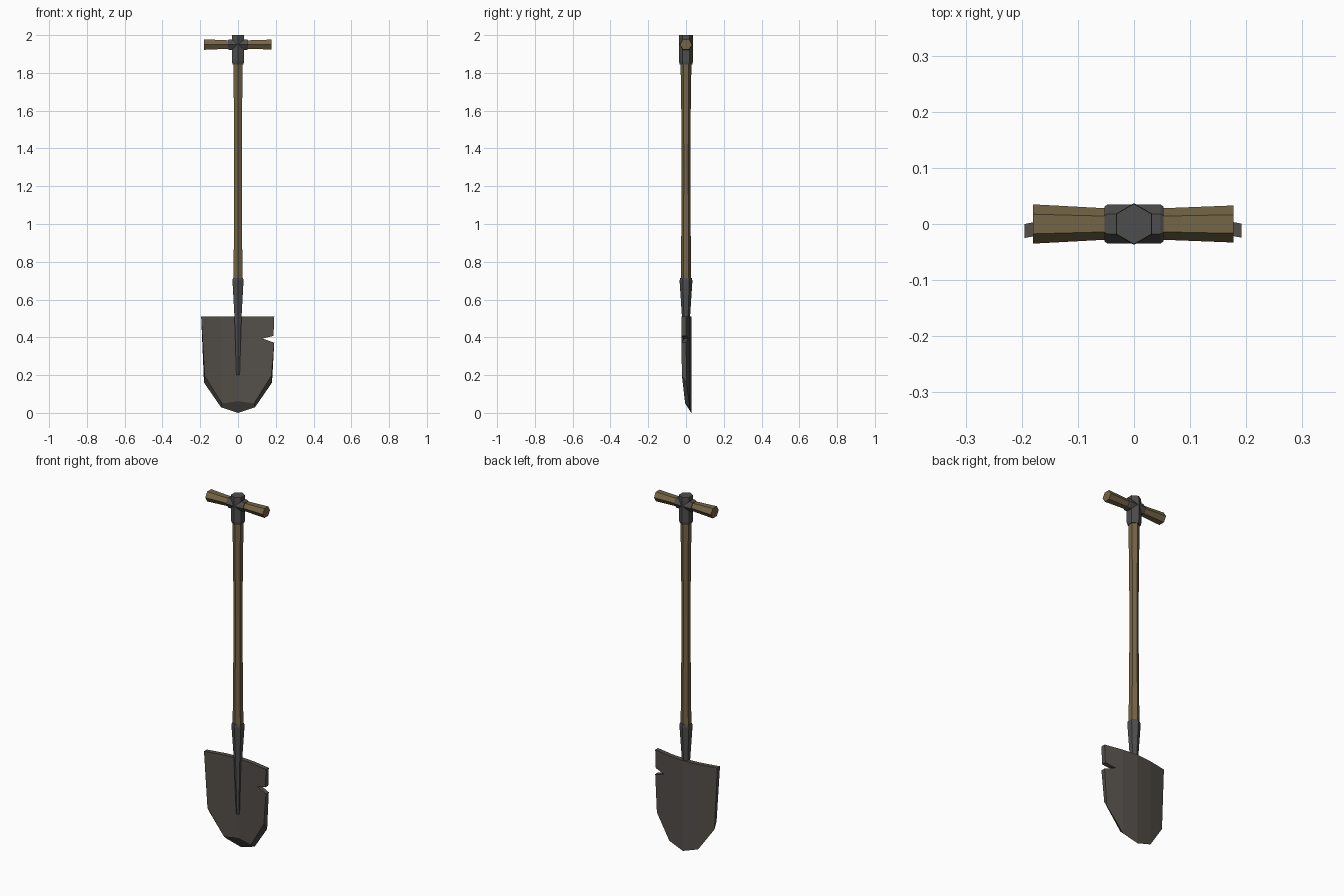
import bpy, bmesh, math
from mathutils import Vector

if "Cube" in bpy.data.objects:
    bpy.data.objects.remove(bpy.data.objects["Cube"])


def material(name, rgb):
    m = bpy.data.materials.new(name)
    m.diffuse_color = (*rgb, 1)
    m.use_nodes = True
    m.node_tree.nodes["Principled BSDF"].inputs["Base Color"].default_value = m.diffuse_color
    return m


wood = material("worn wood", (0.175, 0.13, 0.06))
steel = material("blade steel", (0.088, 0.078, 0.068))
iron = material("dark iron", (0.078, 0.076, 0.074))


def finish(bm, name, mat):
    bmesh.ops.recalc_face_normals(bm, faces=bm.faces)
    me = bpy.data.meshes.new(name)
    bm.to_mesh(me)
    bm.free()
    me.materials.append(mat)
    ob = bpy.data.objects.new(name, me)
    bpy.context.collection.objects.link(ob)
    return ob


def hex_rod(name, rings, mat, along_x=False):
    """Six-sided rod through (position, radius) rings, corners facing +-y."""
    bm = bmesh.new()
    loops = []
    for p, r in rings:
        loop = []
        for i in range(6):
            a = math.radians(60 * i)
            y, s = r * math.cos(a), r * math.sin(a)
            co = (p, y, 1.95 + s * 0.92) if along_x else (s, y, p)
            loop.append(bm.verts.new(co))
        loops.append(loop)
    for a, b in zip(loops, loops[1:]):
        for i in range(6):
            j = (i + 1) % 6
            bm.faces.new((a[i], a[j], b[j], b[i]))
    bm.faces.new(loops[0])
    bm.faces.new(loops[-1])
    return finish(bm, name, mat)


# Shaft, waisted in the middle
hex_rod("shaft", [(0.69, 0.028), (0.95, 0.025), (1.3, 0.023), (1.6, 0.025), (1.87, 0.029)], wood)
# Socket running down into a spike on the blade
hex_rod("socket", [(0.2, 0.010), (0.5, 0.021), (0.7, 0.034), (0.713, 0.031)], iron)
# Collar at the top, and the cross sleeve
hex_rod("top_collar", [(1.845, 0.033), (1.86, 0.037), (1.985, 0.037), (2.0, 0.036)], iron)
hex_rod("cross_sleeve", [(-0.053, 0.031), (-0.047, 0.035), (0.047, 0.035), (0.053, 0.031)], iron, True)
# Cross grip, flared at the ends
hex_rod("grip", [(-0.18, 0.035), (-0.05, 0.028), (0.05, 0.028), (0.177, 0.033)], wood, True)


# Blade: dished plate with a bevelled tip and a nick on the right edge
def dish(x):
    x = abs(x)
    return 0.028 - 0.008 * x / 0.09 if x < 0.09 else 0.02 - 0.02 * (x - 0.09) / 0.105


# back outline (x, z) and where the front outline differs because of the bevel
outline = [(-0.195, 0.51), (-0.18, 0.16), (-0.09, 0.03), (0, 0.0), (0.09, 0.03), (0.18, 0.16),
           (0.192, 0.372), (0.13, 0.393), (0.188, 0.408), (0.192, 0.51),
           (0.09, 0.51), (0, 0.51), (-0.09, 0.51)]
bevel = {1: (-0.176, 0.195), 2: (-0.085, 0.05), 3: (0, 0.062), 4: (0.085, 0.05), 5: (0.176, 0.195)}
strips = [(0, 1, 2, 12), (12, 2, 3, 11), (11, 3, 4, 10), (10, 4, 5, 6, 7, 8, 9)]

bm = bmesh.new()
back = [bm.verts.new((x, dish(x), z)) for x, z in outline]
front = []
for i, p in enumerate(outline):
    x, z = bevel.get(i, p)
    front.append(bm.verts.new((x, dish(x) - 0.025, z)))
for s in strips:
    bm.faces.new([back[i] for i in s])
    bm.faces.new([front[i] for i in reversed(s)])
n = len(outline)
for i in range(n):
    j = (i + 1) % n
    bm.faces.new((back[i], back[j], front[j], front[i]))
finish(bm, "blade", steel)
